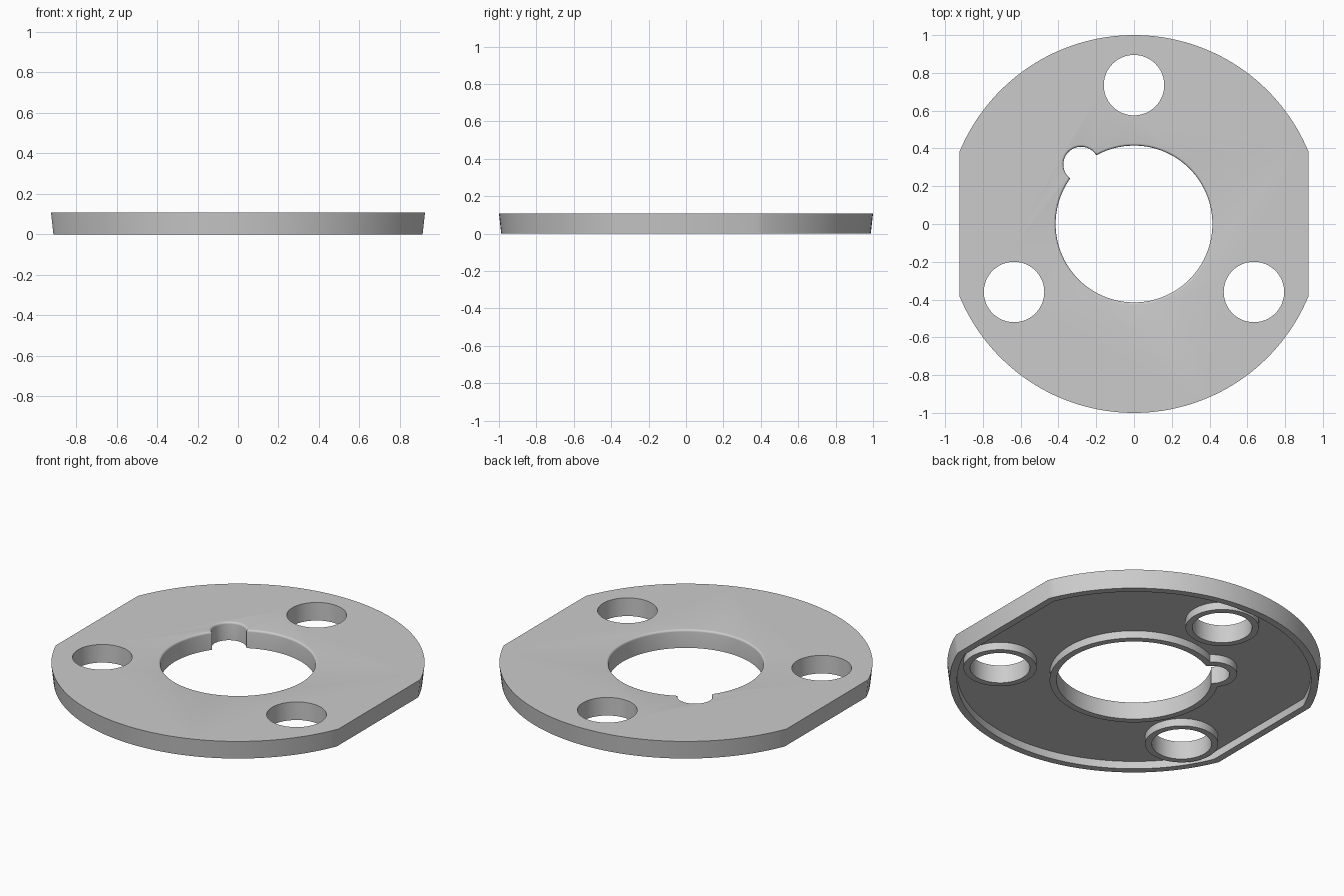
import bpy
import bmesh
from math import acos, atan2, cos, sin, pi, hypot

cube = bpy.data.objects.get("Cube")
if cube:
    bpy.data.objects.remove(cube, do_unlink=True)

HEIGHT = 0.107
RECESS_TOP = 0.045
BOLT_CENTRES = [(0, 0.735), (-0.635, -0.36), (0.635, -0.36)]
NOTCH = (-0.28, 0.315)

grey = bpy.data.materials.new("plain grey")
grey.use_nodes = True
grey.diffuse_color = (0.6, 0.6, 0.6, 1)
grey.node_tree.nodes["Principled BSDF"].inputs["Base Color"].default_value = grey.diffuse_color


def arc(centre, radius, start, end, steps):
    """Points along an arc, both ends included."""
    angles = [start + (end - start) * i / steps for i in range(steps + 1)]
    return [(centre[0] + radius * cos(a), centre[1] + radius * sin(a)) for a in angles]


def flatted_disc(radius, half_width):
    a = acos(half_width / radius)
    return arc((0, 0), radius, a, pi - a, 64) + arc((0, 0), radius, pi + a, 2 * pi - a, 64)


def circle(centre, radius):
    return arc(centre, radius, 0, 2 * pi, 64)[:-1]


def keyhole(radius, notch_radius):
    """Outline of a round bore joined to a smaller round notch."""
    d = hypot(*NOTCH)
    t = atan2(NOTCH[1], NOTCH[0])
    a = acos((radius**2 + d**2 - notch_radius**2) / (2 * radius * d))
    b = acos((notch_radius**2 + d**2 - radius**2) / (2 * notch_radius * d))
    bore = arc((0, 0), radius, t + a, t + 2 * pi - a, 112)
    notch = arc(NOTCH, notch_radius, t + pi + b, t + 3 * pi - b, 32)
    return bore + notch[1:-1]


def loft(name, sections):
    """Closed solid through (z, outline) sections of equal point count."""
    bm = bmesh.new()
    rings = [[bm.verts.new((x, y, z)) for x, y in outline] for z, outline in sections]
    n = len(rings[0])
    for low, high in zip(rings, rings[1:]):
        for i in range(n):
            j = (i + 1) % n
            bm.faces.new((low[i], low[j], high[j], high[i]))
    bm.faces.new(rings[0][::-1])
    bm.faces.new(rings[-1])
    mesh = bpy.data.meshes.new(name)
    bm.to_mesh(mesh)
    bm.free()
    mesh.materials.append(grey)
    obj = bpy.data.objects.new(name, mesh)
    bpy.context.collection.objects.link(obj)
    return obj


def combine(target, tool, operation):
    tool.hide_render = True
    mod = target.modifiers.new(operation.lower(), "BOOLEAN")
    mod.operation = operation
    mod.solver = "EXACT"
    mod.object = tool
    bpy.context.view_layer.objects.active = target
    bpy.ops.object.modifier_apply(modifier=mod.name)
    bpy.data.objects.remove(tool, do_unlink=True)


# Tapered plate with two flat sides, hollowed from below
plate = loft("flange_plate", [(0, flatted_disc(0.988, 0.912)),
                              (HEIGHT, flatted_disc(1.0, 0.924))])
recess = flatted_disc(0.948, 0.872)
combine(plate, loft("recess_cutter", [(-0.1, recess), (RECESS_TOP, recess)]), "DIFFERENCE")

# Raised collars on the underside
collar_top = RECESS_TOP + 0.03
collar = keyhole(0.452, 0.135)
combine(plate, loft("bore_collar", [(0, collar), (collar_top, collar)]), "UNION")
for centre in BOLT_CENTRES:
    ring = circle(centre, 0.196)
    combine(plate, loft("bolt_collar", [(0, ring), (collar_top, ring)]), "UNION")

# Bolt holes
for centre in BOLT_CENTRES:
    hole = circle(centre, 0.16)
    combine(plate, loft("bolt_cutter", [(-0.1, hole), (0.2, hole)]), "DIFFERENCE")

# Notched bore with a rounded upper edge
ROUND = 0.012
sections = [(-0.1, keyhole(0.415, 0.094))]
for i in range(6):
    a = pi / 2 * i / 5
    grow = ROUND * (1 - cos(a))
    sections.append((HEIGHT - ROUND + ROUND * sin(a), keyhole(0.415 + grow, 0.094 + grow)))
sections.append((0.2, keyhole(0.415 + ROUND, 0.094 + ROUND)))
combine(plate, loft("bore_cutter", sections), "DIFFERENCE")

# Smooth the round walls, keep the rims crisp
bpy.ops.object.select_all(action="DESELECT")
plate.select_set(True)
bpy.context.view_layer.objects.active = plate
bpy.ops.object.shade_smooth_by_angle()
